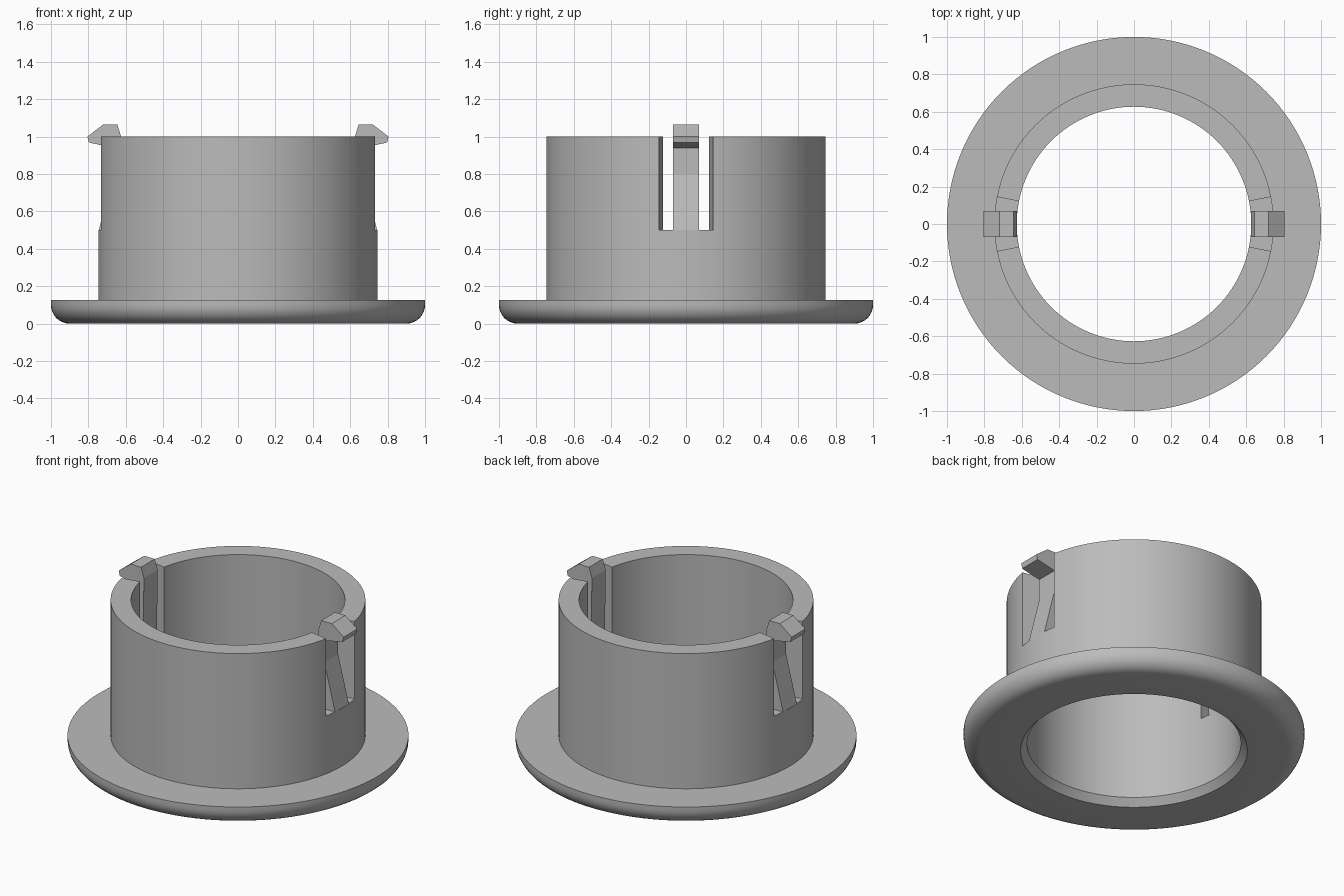
import bpy, bmesh, math

if "Cube" in bpy.data.objects:
    bpy.data.objects.remove(bpy.data.objects["Cube"])

grey = bpy.data.materials.new("plain grey")
grey.diffuse_color = (0.5, 0.5, 0.5, 1)
grey.use_nodes = True
grey.node_tree.nodes["Principled BSDF"].inputs["Base Color"].default_value = grey.diffuse_color


def finish(bm, name):
    bmesh.ops.recalc_face_normals(bm, faces=bm.faces)
    me = bpy.data.meshes.new(name)
    bm.to_mesh(me)
    bm.free()
    me.materials.append(grey)
    ob = bpy.data.objects.new(name, me)
    bpy.context.collection.objects.link(ob)
    return ob


def select(ob):
    bpy.ops.object.select_all(action='DESELECT')
    ob.select_set(True)
    bpy.context.view_layer.objects.active = ob


def lathe(name, profile, steps=128):
    bm = bmesh.new()
    rings = []
    for i in range(steps):
        a = 2 * math.pi * i / steps
        rings.append([bm.verts.new((r * math.cos(a), r * math.sin(a), z)) for r, z in profile])
    n = len(profile)
    for i in range(steps):
        p, q = rings[i], rings[(i + 1) % steps]
        for j in range(n):
            k = (j + 1) % n
            bm.faces.new((p[j], q[j], q[k], p[k]))
    return finish(bm, name)


def prism(name, points, offset):
    bm = bmesh.new()
    face = bm.faces.new([bm.verts.new(p) for p in points])
    new = bmesh.ops.extrude_face_region(bm, geom=[face])["geom"]
    bmesh.ops.translate(bm, vec=offset, verts=[v for v in new if isinstance(v, bmesh.types.BMVert)])
    return finish(bm, name)


# Sleeve with rounded flange and chamfered mouth
rim = [(0.9 + 0.1 * math.sin(t), 0.1 - 0.1 * math.cos(t))
       for t in (math.pi / 2 * i / 8 for i in range(9))]
profile = [(0.665, 0)] + rim + [(1, 0.125), (0.747, 0.125), (0.747, 1), (0.627, 1), (0.627, 0.045)]
sleeve = lathe("flanged_sleeve", profile)

# Openings with radial sides, cut through the wall on both sides
slope = math.tan(math.radians(11.2))
for s in (-1, 1):
    pts = [(s * x, y * x * slope, 0.5) for x, y in ((0.5, -1), (0.9, -1), (0.9, 1), (0.5, 1))]
    cutter = prism("slot_cutter", pts, (0, 0, 0.7))
    cutter.hide_render = True
    mod = sleeve.modifiers.new("slot", 'BOOLEAN')
    mod.object = cutter
    mod.operation = 'DIFFERENCE'
    mod.solver = 'EXACT'
    select(sleeve)
    bpy.ops.object.modifier_apply(modifier=mod.name)
    bpy.data.objects.remove(cutter)
select(sleeve)
bpy.ops.object.shade_smooth_by_angle(angle=math.radians(25))

# Snap clips: tapered tongue with a hooked head
clip = [(0.63, 0.48), (0.738, 0.48), (0.744, 0.5), (0.668, 0.8), (0.668, 0.94), (0.797, 0.968),
        (0.805, 1.0), (0.72, 1.065), (0.645, 1.065), (0.625, 1.0)]
for s, side in ((-1, "left"), (1, "right")):
    prism(side + "_snap_clip", [(s * x, -0.07, z) for x, z in clip], (0, 0.14, 0))
